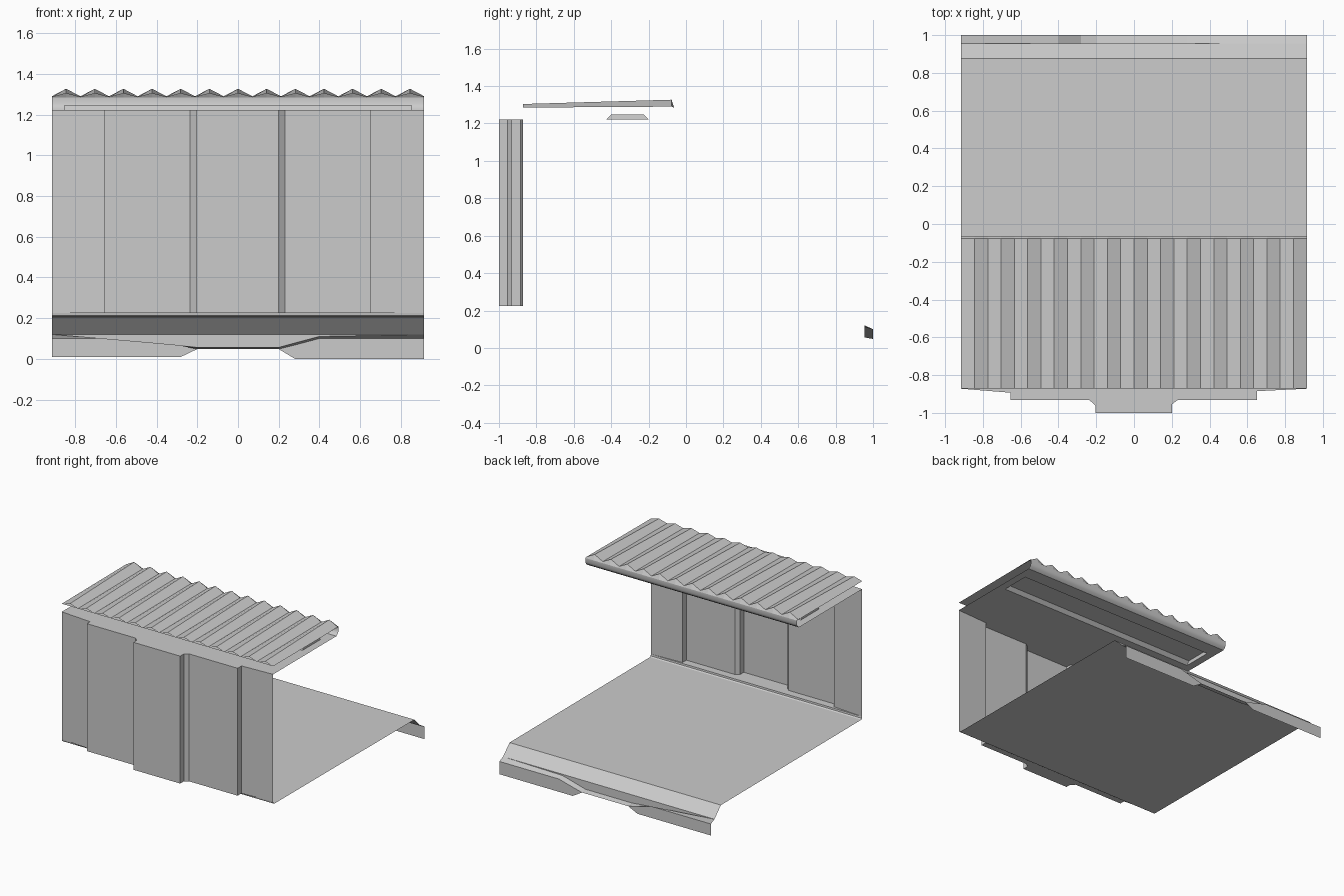
import bpy, bmesh

if "Cube" in bpy.data.objects:
    bpy.data.objects.remove(bpy.data.objects["Cube"])

W = 0.915  # half width


def make(name, faces, smooth=False, merge=True):
    """Build a sheet object from a list of polygons given as points."""
    bm = bmesh.new()
    for f in faces:
        bm.faces.new([bm.verts.new(p) for p in f])
    if merge:
        bmesh.ops.remove_doubles(bm, verts=bm.verts, dist=1e-5)
    me = bpy.data.meshes.new(name)
    bm.to_mesh(me)
    bm.free()
    for p in me.polygons:
        p.use_smooth = smooth
    ob = bpy.data.objects.new(name, me)
    bpy.context.collection.objects.link(ob)
    return ob


def loft(a, b):
    """Quads between two point rows, dropping collapsed corners."""
    out = []
    for i in range(len(a) - 1):
        q = []
        for p in (a[i], a[i + 1], b[i + 1], b[i]):
            if p not in q:
                q.append(p)
        if len(q) > 2:
            out.append(q)
    return out


def sweep_x(profile):
    """Extrude a (y, z) profile across the full width."""
    return loft([(-W, y, z) for y, z in profile], [(W, y, z) for y, z in profile])


# Stepped front wall, plan outline from left to right
plan = [(-W, -0.872), (-0.655, -0.893), (-0.655, -0.933), (-0.235, -0.933), (-0.205, -0.96),
        (-0.205, -1.0), (0.2, -1.0), (0.2, -0.955), (0.23, -0.933), (0.65, -0.933),
        (0.65, -0.885), (W, -0.872)]


def row(z):
    return [(x, y, z) for x, y in plan]


Z0, Z1 = 0.225, 1.222
make("front_wall", loft(row(Z0), row(Z1)))
make("wall_ledge", [row(Z0)])

# Floor with raised front edge and sloping rear edge
make("floor", sweep_x([(-0.872, Z0), (-0.87, 0.212), (-0.86, 0.205),
                       (0.875, 0.2), (0.955, 0.12)]))

# Rear bumper: drop face, stepped strip and skirt with a cut-out centre
xs = [-W, -0.4, -0.28, -0.2, 0.2, 0.28, 0.4, W]
inner = [0.12, 0.075, 0.064, 0.056, 0.056, 0.078, 0.11, 0.12]
outer = [0.1, 0.1, 0.068, 0.048, 0.048, 0.068, 0.1, 0.1]
lower = [0.01, 0.01, 0.01, 0.048, 0.048, 0.0, 0.0, 0.0]


def rail(y, zs):
    return [(x, y, z) for x, z in zip(xs, zs)]


make("rear_step", loft(rail(0.955, [0.12] * 8), rail(0.955, inner)))
make("rear_step_top", loft(rail(0.955, inner), rail(1.0, outer)))
make("rear_skirt", loft(rail(1.0, outer), rail(1.0, lower)))

# Ceiling with long lamp recess
RX, YF, YB = 0.855, -0.425, -0.2


def rect(x, y0, y1, z):
    return [(-x, y0, z), (x, y0, z), (x, y1, z), (-x, y1, z), (-x, y0, z)]


rim = rect(RX, YF, YB, Z1)
top = rect(RX - 0.003, YF + 0.025, YB - 0.025, 1.248)
make("ceiling", [row(Z1)] + loft(rect(W, -0.872, -0.09, Z1), rim))
make("ceiling_recess", loft(rim, top) + [top[:4]])

# Curled lip joining the ceiling to the roof edge
make("roof_lip", sweep_x([(-0.09, Z1), (-0.072, 1.236), (-0.063, 1.255), (-0.064, 1.285)]), True)

# Corrugated roof: ridges grow taller toward the rear
N = 13
step = 2 * W / N
ridges, ends = [], []
for i in range(N):
    x0 = -W + i * step
    px = [x0 + step * t for t in (0, 0.5, 1)]
    front = [(px[0], -0.872, 1.285), (px[1], -0.872, 1.304), (px[2], -0.872, 1.285)]
    rear = [(px[0], -0.077, 1.29), (px[1], -0.077, 1.327), (px[2], -0.077, 1.29)]
    base = [(x, -0.064, 1.285) for x in px]
    ridges += loft(front, rear)
    ends += loft(rear, base)
make("roof_ridges", ridges)
make("roof_end_caps", ends)

# Flat sheet closing the underside of the ridges
make("roof_underside", sweep_x([(-0.872, 1.285), (-0.064, 1.285)]))
